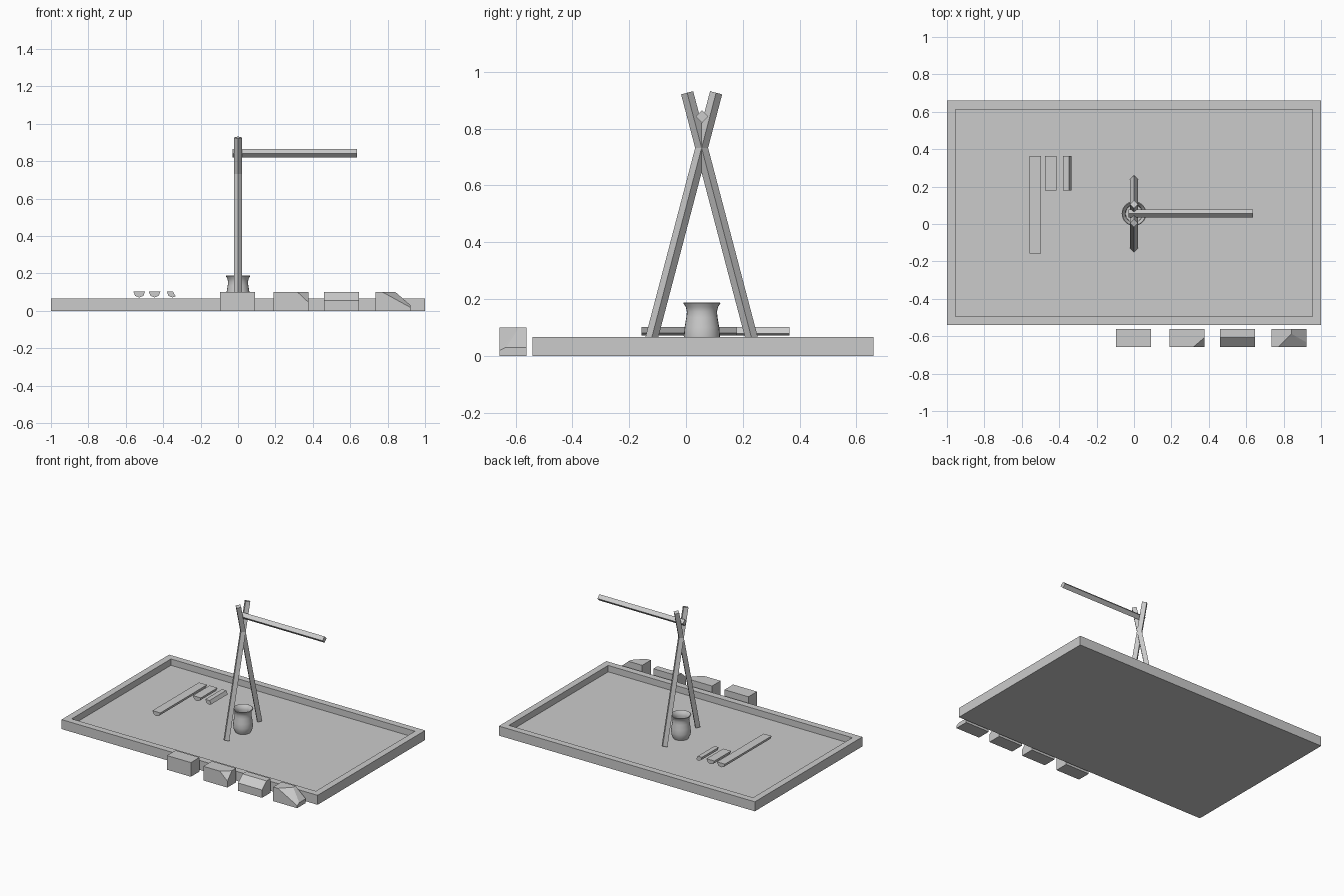
import bpy, bmesh, math
from mathutils import Vector

if "Cube" in bpy.data.objects:
    bpy.data.objects.remove(bpy.data.objects["Cube"])


def finish(name, bm):
    bmesh.ops.recalc_face_normals(bm, faces=bm.faces)
    me = bpy.data.meshes.new(name)
    bm.to_mesh(me)
    bm.free()
    ob = bpy.data.objects.new(name, me)
    bpy.context.collection.objects.link(ob)
    return ob


def hull(name, points):
    """Convex solid around a few points, coplanar faces merged."""
    bm = bmesh.new()
    for p in points:
        bm.verts.new(p)
    bmesh.ops.convex_hull(bm, input=bm.verts)
    bmesh.ops.dissolve_limit(bm, angle_limit=0.01, verts=bm.verts, edges=bm.edges)
    return finish(name, bm)


def rod(name, a, b, r):
    """Square rod set on its edge, running from a to b in a vertical plane."""
    a, b = Vector(a), Vector(b)
    d = (b - a).normalized()
    side = Vector((1, 0, 0)) if abs(d.x) < 0.5 else Vector((0, 1, 0))
    other = d.cross(side)
    return hull(name, [e + o for e in (a, b)
                       for o in (side * r, other * r, -side * r, -other * r)])


def prism(name, profile, y0, y1):
    return hull(name, [(x, y, z) for y in (y0, y1) for x, z in profile])


# Tray with raised rim
bm = bmesh.new()
bmesh.ops.create_cube(bm, size=1)
for v in bm.verts:
    v.co = (v.co.x * 2, v.co.y * 1.2 + 0.06, (v.co.z + 0.5) * 0.067)
bm.normal_update()
top = [f for f in bm.faces if f.normal.z > 0.9]
bmesh.ops.inset_region(bm, faces=top, thickness=0.066)
floor = bmesh.ops.extrude_face_region(bm, geom=top)
bmesh.ops.translate(bm, vec=(0, 0, -0.045),
                    verts=[g for g in floor["geom"] if isinstance(g, bmesh.types.BMVert)])
bmesh.ops.delete(bm, geom=[f for f in top if f.is_valid], context="FACES")
finish("tray", bm)

# Crossed poles and the bar resting in the fork
for name, s in (("front_pole", -1), ("back_pole", 1)):
    rod(name, (0, 0.055 + s * 0.184, 0.032), (0, 0.055 - s * 0.051, 0.926), 0.022)
rod("crossbar", (-0.03, 0.056, 0.842), (0.637, 0.056, 0.842), 0.022)

# Turned pot, hollow
profile = [(0, 0.024), (0.05, 0.024), (0.06, 0.045), (0.064, 0.07), (0.061, 0.1),
           (0.055, 0.135), (0.053, 0.155), (0.057, 0.172), (0.066, 0.186),
           (0.062, 0.188), (0.05, 0.172), (0.046, 0.155), (0.048, 0.13),
           (0.053, 0.1), (0.055, 0.07), (0.045, 0.035), (0, 0.034)]
bm = bmesh.new()
vs = [bm.verts.new((r, 0, z)) for r, z in profile]
es = [bm.edges.new(p) for p in zip(vs, vs[1:])]
bmesh.ops.spin(bm, geom=vs + es, cent=(0, 0, 0), axis=(0, 0, 1),
               angle=math.tau, steps=24, use_duplicate=False)
bmesh.ops.remove_doubles(bm, verts=bm.verts, dist=0.0005)
pot = finish("pot", bm)
pot.location = (0, 0.056, 0)
bpy.context.view_layer.objects.active = pot
pot.select_set(True)
bpy.ops.object.shade_smooth_by_angle(angle=math.radians(50))

# Split half-round logs, flat side up
for name, x, y0 in (("long_half_log", -0.528, -0.157), ("short_half_log", -0.446, 0.178)):
    prism(name, [(x + 0.031 * math.cos(a), 0.102 - 0.031 * math.sin(a))
                 for a in (i * math.pi / 4 for i in range(5))], y0, 0.364)
prism("split_log", [(-0.38, 0.102), (-0.347, 0.102), (-0.334, 0.078),
                    (-0.35, 0.071), (-0.372, 0.08)], 0.178, 0.364)

# Four stone blocks with progressively cut corners
F, B, H = -0.657, -0.561, 0.1


def box_points(x0, x1):
    return [(x, y, z) for x in (x0, x1) for y in (F, B) for z in (0, H)]


hull("plain_block", box_points(-0.095, 0.092))

pts = [p for p in box_points(0.189, 0.377) if p != (0.377, F, H)]
hull("corner_cut_block", pts + [(0.318, F, H), (0.377, -0.607, H), (0.377, F, 0.045)])

pts = [p for p in box_points(0.46, 0.648) if p[1:] != (F, H)]
hull("edge_cut_block", pts + [(x, y, z) for x in (0.46, 0.648)
                              for y, z in ((-0.607, H), (F, 0.055))])

pts = [p for p in box_points(0.735, 0.922) if not (p[0] > 0.9 and p[2] == H)]
hull("sloped_block", pts + [(0.922, B, 0.03), (0.842, B, H), (0.842, -0.587, H),
                            (0.922, -0.633, 0.03), (0.772, F, H), (0.922, F, 0.018)])
